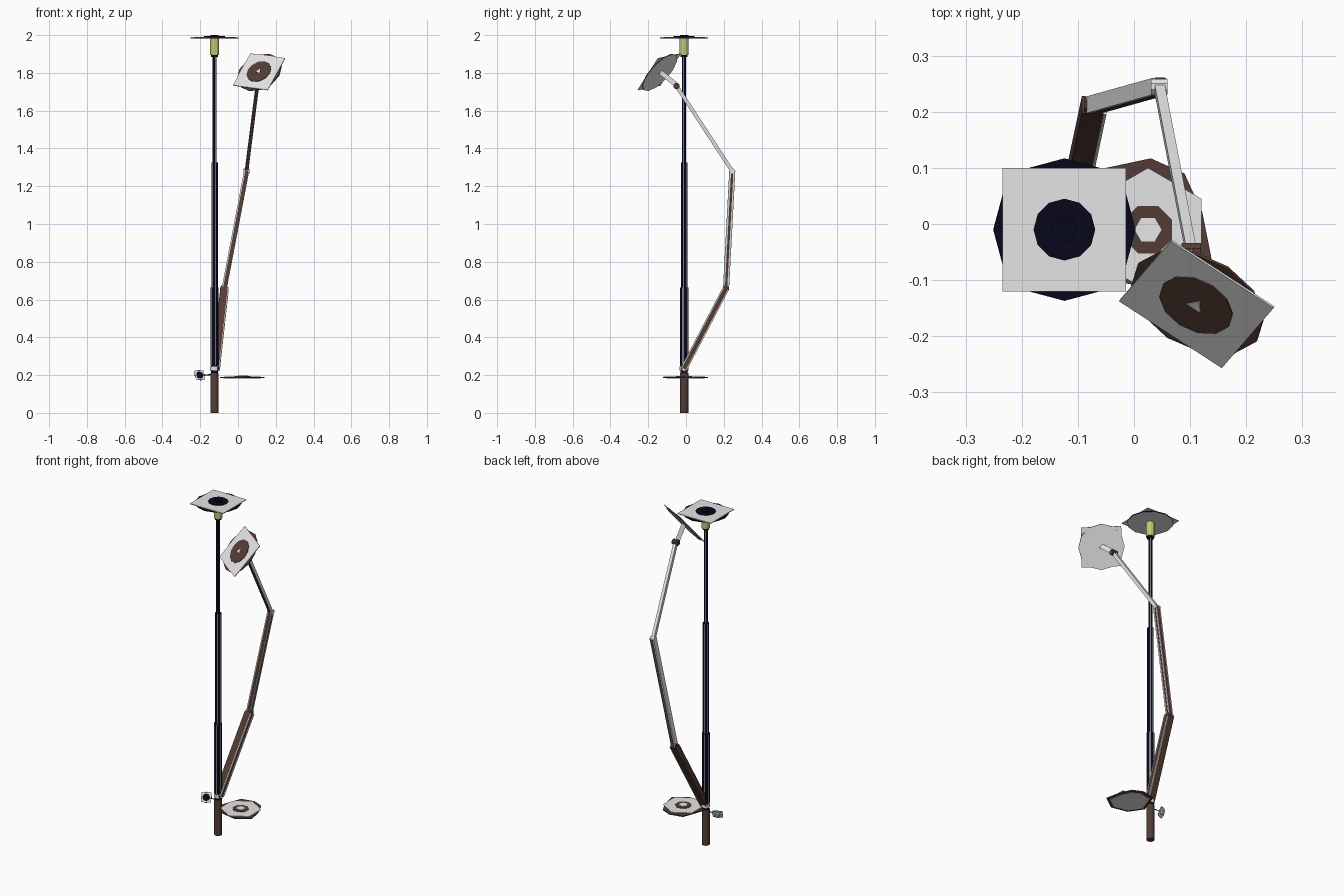
import bpy, bmesh, math
from mathutils import Vector, Matrix

if "Cube" in bpy.data.objects:
    bpy.data.objects.remove(bpy.data.objects["Cube"])


def mat(name, r, g, b):
    m = bpy.data.materials.new(name)
    m.diffuse_color = (r, g, b, 1)
    m.use_nodes = True
    m.node_tree.nodes["Principled BSDF"].inputs["Base Color"].default_value = m.diffuse_color
    return m


NAVY = mat("dark_navy", 0.002, 0.002, 0.011)
BROWN = mat("dark_brown", 0.09, 0.046, 0.035)
GREY = mat("light_grey", 0.78, 0.78, 0.78)
OLIVE = mat("pale_olive", 0.55, 0.55, 0.2)
WHITE = mat("white", 1.0, 1.0, 1.0)

PX, PY = -0.124, -0.01          # pole axis


def finish(name, bm, mats, matrix, rule=None):
    bmesh.ops.recalc_face_normals(bm, faces=bm.faces[:])
    bm.normal_update()
    if rule:
        for f in bm.faces:
            f.material_index = rule(f)
    me = bpy.data.meshes.new(name)
    bm.to_mesh(me)
    bm.free()
    for m in mats:
        me.materials.append(m)
    ob = bpy.data.objects.new(name, me)
    bpy.context.collection.objects.link(ob)
    ob.matrix_world = matrix
    return ob


def ngon(n, r, turn=0.0):
    return [(r * math.cos(math.tau * i / n + turn), r * math.sin(math.tau * i / n + turn))
            for i in range(n)]


def prism(name, pts, z0, z1, mats, matrix=Matrix(), rule=None):
    bm = bmesh.new()
    lo = [bm.verts.new((x, y, z0)) for x, y in pts]
    hi = [bm.verts.new((x, y, z1)) for x, y in pts]
    bm.faces.new(lo)
    bm.faces.new(hi)
    n = len(pts)
    for i in range(n):
        j = (i + 1) % n
        bm.faces.new((lo[i], lo[j], hi[j], hi[i]))
    return finish(name, bm, mats, matrix, rule)


def bar(name, a, b, w, t, mats, rule=None, side=0.0, depth=0.0):
    """Box from a to b; local x is sideways, local y is depth, local z runs along."""
    a, b = Vector(a), Vector(b)
    z = (b - a).normalized()
    x = Vector((1, 0, 0))
    x = (x - z * x.dot(z)).normalized()
    y = z.cross(x)
    m = Matrix((x, y, z)).transposed().to_4x4()
    m.translation = a + x * side + y * depth
    pts = [(-w / 2, -t / 2), (w / 2, -t / 2), (w / 2, t / 2), (-w / 2, t / 2)]
    return prism(name, pts, 0, (b - a).length, mats, m, rule)


def aim(normal, across, origin):
    """Frame with local z along normal and local x as near across as possible."""
    z = Vector(normal).normalized()
    x = Vector(across)
    x = (x - z * x.dot(z)).normalized()
    m = Matrix((x, z.cross(x), z)).transposed().to_4x4()
    m.translation = origin
    return m


def underside(f):
    return 1 if f.normal.z < -0.9 else 0


def lamp_head(name, m, s, rim_mat, centre_r):
    """Twelve-sided disc with grey underside, square panel on it, round centre."""
    prism(name + "_disc", ngon(12, 0.127 * s), -0.005 * s, 0, [rim_mat, GREY], m, underside)
    prism(name + "_panel", ngon(4, 0.11 * s * math.sqrt(2), math.pi / 4), 0, 0.004 * s, [GREY], m)
    prism(name + "_centre", ngon(12, centre_r * s), 0.004 * s, 0.007 * s, [rim_mat], m)


# pole: stacked telescoping tubes with six narrow light stripes
def stripes(f):
    if abs(f.normal.z) > 0.5:
        return 0
    a = math.degrees(math.atan2(f.normal.y, f.normal.x)) % 60
    return 1 if 40 < a < 50 else 0


pole = Matrix.Translation((PX, PY, 0))
prism("pole_base", ngon(24, 0.022), 0, 0.212, [BROWN], pole)
for name, r, z0, z1 in (("pole_lower_tube", 0.022, 0.25, 0.665),
                        ("pole_middle_tube", 0.017, 0.665, 1.325),
                        ("pole_upper_tube", 0.011, 1.325, 1.9)):
    prism(name, ngon(36, r), z0, z1, [NAVY, GREY], pole, stripes)
prism("pole_collar", ngon(12, 0.018), 0.212, 0.25, [NAVY], pole)
prism("collar_ring", ngon(12, 0.024), 0.225, 0.245, [GREY], pole)

# top lamp with olive socket
prism("lamp_socket", ngon(12, 0.024), 1.895, 1.982, [OLIVE], pole)
prism("socket_foot", ngon(12, 0.018), 1.885, 1.895, [NAVY], pole)
lamp_head("top_lamp", Matrix.Translation((PX, PY, 1.987)), 1, NAVY, 0.055)
prism("top_lamp_cap", ngon(12, 0.022), 1.99, 2.0, [NAVY], pole)

# jointed arm
A, B, C, D = (-0.12, -0.01, 0.235), (-0.073, 0.212, 0.66), (0.045, 0.245, 1.28), (0.102, -0.05, 1.73)
bar("arm_lower", A, B, 0.04, 0.034, [BROWN])
for i, d in enumerate((-0.0145, 0.0145)):
    bar(f"arm_lower_edge_{i}", A, B, 0.005, 0.006, [GREY], side=0.0215, depth=d)
bar("arm_middle", B, C, 0.026, 0.03, [GREY])
bar("arm_middle_side_stripe", B, C, 0.003, 0.012, [BROWN], side=0.0125)
bar("arm_middle_front_stripe", B, C, 0.017, 0.003, [BROWN], side=0.002, depth=-0.0145)
bar("arm_middle_front_stripe_back", B, C, 0.017, 0.003, [BROWN], side=0.002, depth=0.0145)
bar("arm_upper", C, D, 0.018, 0.02, [GREY, BROWN], lambda f: 1 if f.normal.y < -0.5 else 0)
for name, p, r, m in (("arm_root_joint", A, 0.018, BROWN), ("arm_elbow", B, 0.016, BROWN),
                      ("arm_wrist", C, 0.015, GREY), ("head_joint", D, 0.017, BROWN)):
    prism(name, ngon(8, r, math.pi / 8), -r, r, [m],
          Matrix.Translation(p) @ Matrix.Rotation(math.pi / 2, 4, 'Y'))

# tilted arm lamp on a white three-sided neck that shows through its centre
head = aim((-0.36, -0.685, 0.634), (0.185, -0.12, -0.025), (0.1125, -0.141, 1.804))
lamp_head("arm_lamp", head, 1, BROWN, 0.07)
tri = ngon(3, 0.017, math.pi / 2)
prism("arm_lamp_pointer", tri, 0.007, 0.009, [WHITE], head)
neck_end = head @ Vector((0, 0, -0.004))
neck = aim(neck_end - Vector(D), (1, 0, 0), D)
prism("arm_lamp_neck", tri, 0, (neck_end - Vector(D)).length, [WHITE], neck)

# low side tray
outline = [(0.03, 0.117), (0.09, 0.09), (0.122, 0.02), (0.139, -0.066),
           (0.06, -0.122), (-0.04, -0.1), (-0.094, -0.02), (-0.05, 0.1)]
prism("tray_rim", outline, 0.184, 0.19, [BROWN])
shrink = [(0.025 + (x - 0.025) * 0.85, -0.005 + (y + 0.005) * 0.85) for x, y in outline]
prism("tray_underside", shrink, 0.182, 0.184, [GREY])
tray = Matrix.Translation((0.025, -0.01, 0))
prism("tray_panel", ngon(6, 0.11, math.pi / 6), 0.19, 0.193, [GREY], tray)
prism("tray_ring", ngon(8, 0.046, math.pi / 8), 0.193, 0.195, [BROWN], tray)
prism("tray_centre", ngon(6, 0.024), 0.195, 0.197, [WHITE], tray)

# small spot lamp on the left of the base
spot = aim((0.4, -0.8, 0.4), (0.8, 0.4, 0), (-0.203, -0.01, 0.2))
lamp_head("spot_lamp", spot, 0.24, NAVY, 0.085)
prism("spot_back", ngon(8, 0.012), -0.012, -0.001, [GREY], spot)
bar("spot_bracket", (-0.2, -0.006, 0.2), (PX, PY, 0.203), 0.004, 0.004, [NAVY])
